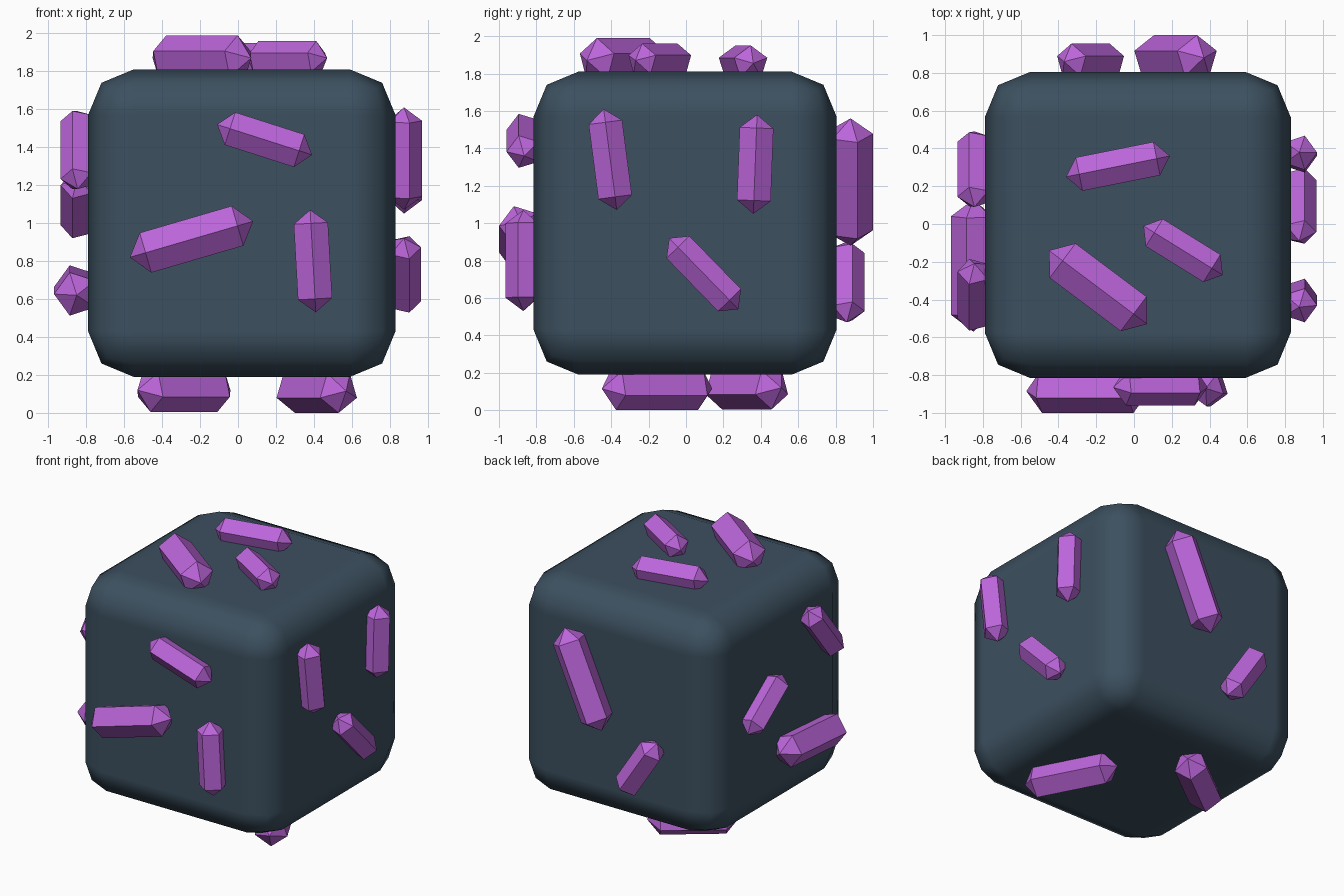
import bpy, bmesh, math
from mathutils import Vector

if "Cube" in bpy.data.objects:
    bpy.data.objects.remove(bpy.data.objects["Cube"])


def material(name, rgb):
    m = bpy.data.materials.new(name)
    m.diffuse_color = (*rgb, 1)
    m.use_nodes = True
    m.node_tree.nodes["Principled BSDF"].inputs["Base Color"].default_value = m.diffuse_color
    return m


stone = material("dark_stone", (0.045, 0.08, 0.115))
purple = material("purple_crystal", (0.5, 0.13, 0.7))

# Rounded stone block
bpy.ops.mesh.primitive_cube_add(size=1.62, location=(0.02, -0.005, 1.0))
block = bpy.context.object
block.name = "stone_block"
block.data.materials.append(stone)
bpy.ops.object.shade_smooth()
bevel = block.modifiers.new("rounded_edges", 'BEVEL')
bevel.width = 0.24
bevel.segments = 2
bevel.harden_normals = True

# Each side: mapping from (u, v, distance from block centre) to world space
SIDES = {
    "front": lambda u, v, h: (u, -h, v),
    "back": lambda u, v, h: (u, h, v),
    "right": lambda u, v, h: (h, u, v),
    "left": lambda u, v, h: (-h, u, v),
    "top": lambda u, v, h: (u, v, 1 + h),
    "bottom": lambda u, v, h: (u, v, 1 - h),
}

# Per crystal: tip start, tip end, radius, height of the outer ridge
CRYSTALS = {
    "front": [((-0.11, 1.52), (0.39, 1.36), 0.095, 0.96),
              ((-0.57, 0.82), (0.08, 1.01), 0.115, 1.0),
              ((0.38, 1.07), (0.41, 0.53), 0.095, 0.965)],
    "back": [((0.37, 1.56), (0.07, 0.88), 0.12, 1.0),
             ((-0.37, 0.90), (-0.09, 0.47), 0.095, 0.955)],
    "right": [((-0.44, 1.61), (-0.37, 1.07), 0.095, 0.97),
              ((0.38, 1.58), (0.36, 1.05), 0.095, 0.97),
              ((-0.09, 0.92), (0.28, 0.54), 0.09, 0.965)],
    "left": [((-0.21, 1.59), (-0.54, 1.18), 0.09, 0.935),
             ((0.09, 1.24), (0.49, 0.95), 0.09, 0.935),
             ((0.13, 0.67), (-0.57, 0.62), 0.12, 0.97)],
    "top": [((-0.36, 0.25), (0.19, 0.36), 0.095, 0.95),
            ((0.05, -0.01), (0.47, -0.27), 0.09, 0.96),
            ((-0.45, -0.14), (0.07, -0.53), 0.12, 0.99)],
    "bottom": [((0.57, -0.45), (0.26, 0.14), 0.115, 1.0),
               ((-0.04, 0.51), (-0.53, 0.14), 0.115, 0.995)],
}


# Five-sided crystal with a ridge facing out and a point at each end
def crystal(name, place, start, end, r, ridge):
    a, b = Vector(start), Vector(end)
    along = (b - a).normalized()
    across = Vector((-along.y, along.x))
    centre = ridge - r
    cap = 0.75 * r
    bm = bmesh.new()
    rings = []
    for p in (a + along * cap, b - along * cap):
        ring = []
        for i in range(5):
            t = math.tau * i / 5
            q = p + across * r * math.sin(t)
            ring.append(bm.verts.new(place(q.x, q.y, centre + r * math.cos(t))))
        rings.append(ring)
    tips = [bm.verts.new(place(p.x, p.y, centre)) for p in (a, b)]
    for i in range(5):
        j = (i + 1) % 5
        bm.faces.new((rings[0][i], rings[0][j], rings[1][j], rings[1][i]))
        for ring, tip in zip(rings, tips):
            bm.faces.new((ring[i], ring[j], tip))
    bmesh.ops.recalc_face_normals(bm, faces=bm.faces)
    me = bpy.data.meshes.new(name)
    bm.to_mesh(me)
    bm.free()
    me.materials.append(purple)
    bpy.context.collection.objects.link(bpy.data.objects.new(name, me))


for side, items in CRYSTALS.items():
    for n, spec in enumerate(items, 1):
        crystal(f"{side}_crystal_{n}", SIDES[side], *spec)
